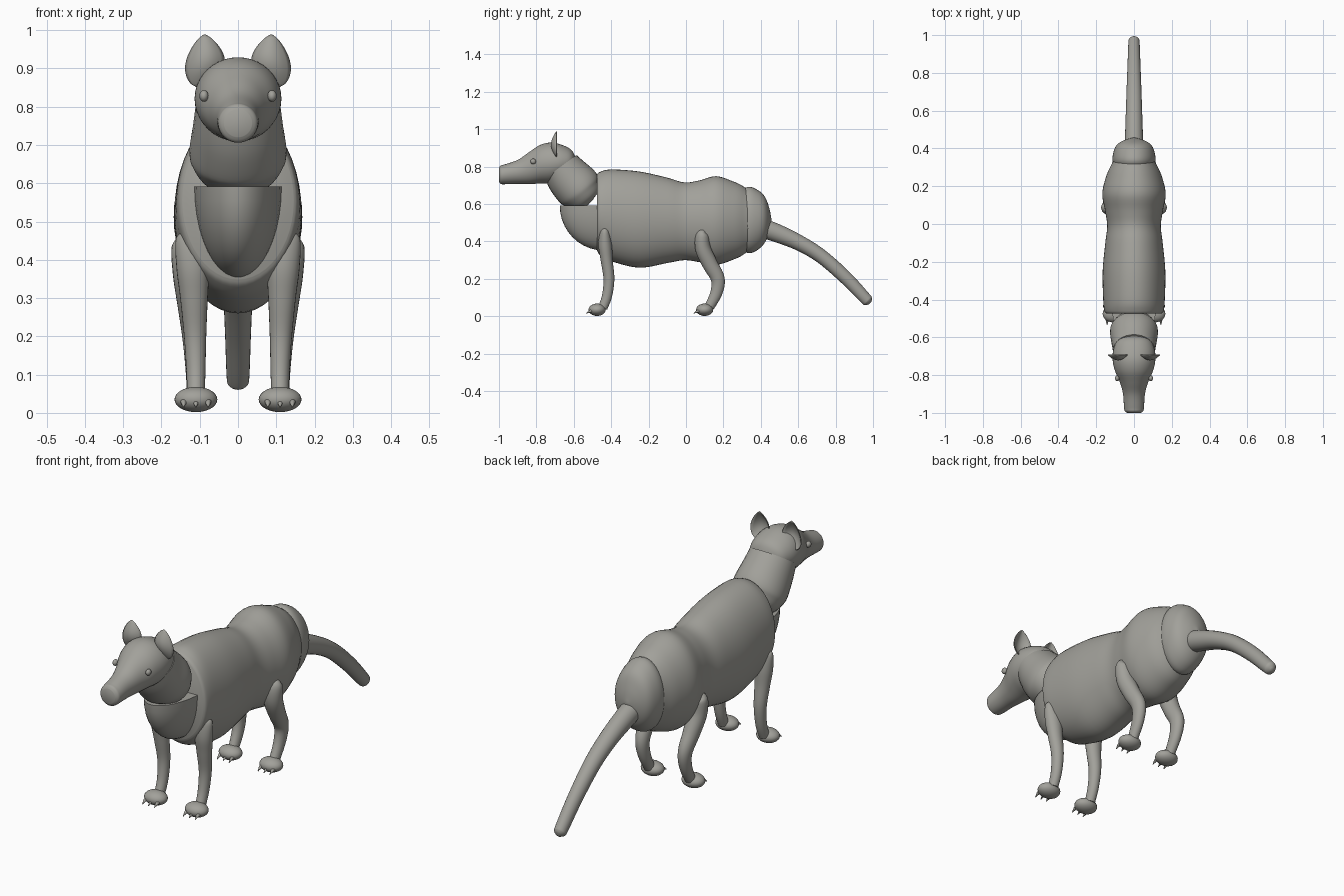
import bpy, bmesh, math
from mathutils import Vector

if "Cube" in bpy.data.objects:
    bpy.data.objects.remove(bpy.data.objects["Cube"])

fur = bpy.data.materials.new("grey fur")
fur.diffuse_color = (0.36, 0.355, 0.325, 1)
fur.use_nodes = True
fur.node_tree.nodes["Principled BSDF"].inputs["Base Color"].default_value = fur.diffuse_color


def finish(bm, name):
    bmesh.ops.recalc_face_normals(bm, faces=bm.faces)
    me = bpy.data.meshes.new(name)
    bm.to_mesh(me)
    bm.free()
    me.materials.append(fur)
    ob = bpy.data.objects.new(name, me)
    bpy.context.collection.objects.link(ob)
    bpy.ops.object.select_all(action='DESELECT')
    ob.select_set(True)
    bpy.context.view_layer.objects.active = ob
    bpy.ops.object.shade_smooth_by_angle(angle=math.radians(50))
    return ob


def spline(keys, steps):
    """Smooth interpolation through key tuples."""
    k = [Vector(p) for p in keys]
    k = [k[0]] + k + [k[-1]]
    out = []
    for i in range(1, len(k) - 2):
        a, b, c, d = k[i - 1:i + 3]
        for s in range(steps):
            t = s / steps
            out.append(b + (c - a) * (t / 2) + (a * 2 - b * 5 + c * 4 - d) * (t * t / 2)
                       + (b * 3 - a - c * 3 + d) * (t ** 3 / 2))
    return out + [k[-1]]


def loft(name, keys, upright=False, sides=32, steps=5):
    """Tube through (x, y, z, half width, half height) rings; upright keeps rings vertical."""
    bm = bmesh.new()
    # interpolate position and radii separately (vectors of any size)
    pts = spline(keys, steps)
    rings = []
    for i, p in enumerate(pts):
        a, b = pts[max(i - 1, 0)], pts[min(i + 1, len(pts) - 1)]
        tan = Vector((0, b[1] - a[1], b[2] - a[2])).normalized()
        up = Vector((0, 0, 1)) if upright else tan.cross(Vector((1, 0, 0)))
        c = Vector(p[:3])
        w, h = max(p[3], 0.002), max(p[4], 0.002)
        rings.append([bm.verts.new(c + Vector((w * math.cos(q), 0, 0)) + up * (h * math.sin(q)))
                      for q in (2 * math.pi * j / sides for j in range(sides))])
    for r, s in zip(rings, rings[1:]):
        for j in range(sides):
            bm.faces.new((r[j], r[(j + 1) % sides], s[(j + 1) % sides], s[j]))
    bm.faces.new(rings[0])
    bm.faces.new(rings[-1])
    return finish(bm, name)


def ellipsoid(name, centre, size, seg=28, cut_top=False):
    bm = bmesh.new()
    bmesh.ops.create_uvsphere(bm, u_segments=seg, v_segments=seg // 2, radius=1)
    if cut_top:
        r = bmesh.ops.bisect_plane(bm, geom=bm.verts[:] + bm.edges[:] + bm.faces[:], dist=1e-4,
                                   plane_co=(0, 0, 0), plane_no=(0, 0, 1), clear_outer=True)
        bmesh.ops.holes_fill(bm, edges=[e for e in bm.edges if e.is_boundary])
    for v in bm.verts:
        v.co = Vector([c + a * s for c, a, s in zip(centre, v.co, size)])
    return finish(bm, name)


# Torso with shoulder and hip bulges
loft("torso", [(0, -.475, .555, .145, .205), (0, -.46, .55, .157, .222), (0, -.4, .54, .163, .245),
               (0, -.25, .517, .166, .257), (0, -.1, .513, .152, .228), (0, -.01, .508, .142, .208),
               (0, .07, .508, .153, .218), (0, .16, .512, .168, .237), (0, .25, .512, .148, .21),
               (0, .31, .512, .122, .18), (0, .36, .512, .09, .13), (0, .38, .512, .01, .01)],
     upright=True, sides=48)
# Rump, and flat-topped chest
loft("rump", [(0, .28, .515, .09, .14), (0, .33, .515, .113, .177), (0, .38, .515, .109, .162),
              (0, .42, .517, .09, .125), (0, .445, .515, .05, .065), (0, .457, .515, .005, .005)],
     upright=True, sides=40)
ellipsoid("chest", (0, -.44, .592), (.115, .235, .24), 40, cut_top=True)

# Neck and head with long muzzle
loft("neck", [(0, -.67, .80, .111, .105), (0, -.625, .74, .119, .120), (0, -.575, .685, .127, .125),
              (0, -.55, .655, .12, .11), (0, -.52, .62, .09, .08), (0, -.51, .61, .02, .02)])
loft("head", [(0, -1.0, .757, .036, .036), (0, -.99, .757, .049, .049), (0, -.97, .759, .053, .053),
              (0, -.9, .772, .058, .064), (0, -.84, .792, .074, .085), (0, -.78, .813, .1, .103),
              (0, -.72, .82, .113, .109), (0, -.66, .823, .108, .092), (0, -.61, .825, .08, .062),
              (0, -.585, .825, .01, .01)], upright=True, sides=40)

# Tail
loft("tail", [(0, .40, .475, .05, .05), (0, .48, .447, .047, .049), (0, .6, .395, .043, .042),
              (0, .72, .323, .039, .038), (0, .85, .21, .034, .036), (0, .955, .1, .03, .032),
              (0, .975, .08, .026, .027), (0, .985, .07, .008, .008)], sides=24)


def ear(name, side):
    """Thin leaf-shaped shell, bulging forward."""
    bm = bmesh.new()
    rows, cols, grid = 14, 10, []
    for i in range(rows + 1):
        t = i / rows
        w = .049 * math.sin(math.pi * t ** .85) ** .75 + .001
        cx = .103 - .016 * t - .010 * math.sin(math.pi * t)
        row = []
        for j in range(cols + 1):
            u = 2 * j / cols - 1
            y = -.692 - .028 * math.sin(math.pi * t) * (1 - u * u)
            row.append(bm.verts.new((side * (cx + w * u), y, .85 + .138 * t)))
        grid.append(row)
    for a, b in zip(grid, grid[1:]):
        for j in range(cols):
            bm.faces.new((a[j], a[j + 1], b[j + 1], b[j]))
    ob = finish(bm, name)
    m = ob.modifiers.new("thickness", 'SOLIDIFY')
    m.thickness = .004
    m.offset = 0


def paw(name, x, y):
    ellipsoid(name, (x, y, .035), (.056, .046, .033))
    for k in (-1, 0, 1):  # three claws
        loft(name + "_claw", [(x + k * .032, y - .025, .03, .009, .009),
                              (x + k * .032, y - .04, .026, .007, .007),
                              (x + k * .032, y - .058, .015, .001, .001)], sides=10, steps=3)


for s, n in ((-1, "right"), (1, "left")):
    ear(n + "_ear", s)
    ellipsoid(n + "_eye", (s * .089, -.817, .828), (.012, .015, .015), 16)
    # Front leg
    loft(n + "_front_leg", [(s * .118, -.434, .475, .02, .008), (s * .12, -.434, .455, .042, .026),
                            (s * .118, -.432, .38, .043, .036), (s * .115, -.424, .3, .036, .032),
                            (s * .112, -.412, .2, .029, .029), (s * .110, -.422, .11, .025, .027),
                            (s * .110, -.445, .045, .023, .025)], sides=24)
    paw(n + "_front_paw", s * .11, -.475)
    # Hind leg
    loft(n + "_hind_leg", [(s * .125, .10, .46, .025, .012), (s * .128, .088, .435, .045, .036),
                           (s * .125, .092, .36, .045, .042), (s * .12, .128, .28, .038, .041),
                           (s * .115, .170, .2, .031, .037), (s * .112, .162, .125, .026, .032),
                           (s * .110, .125, .05, .023, .026)], sides=24)
    paw(n + "_hind_paw", s * .11, .1)
